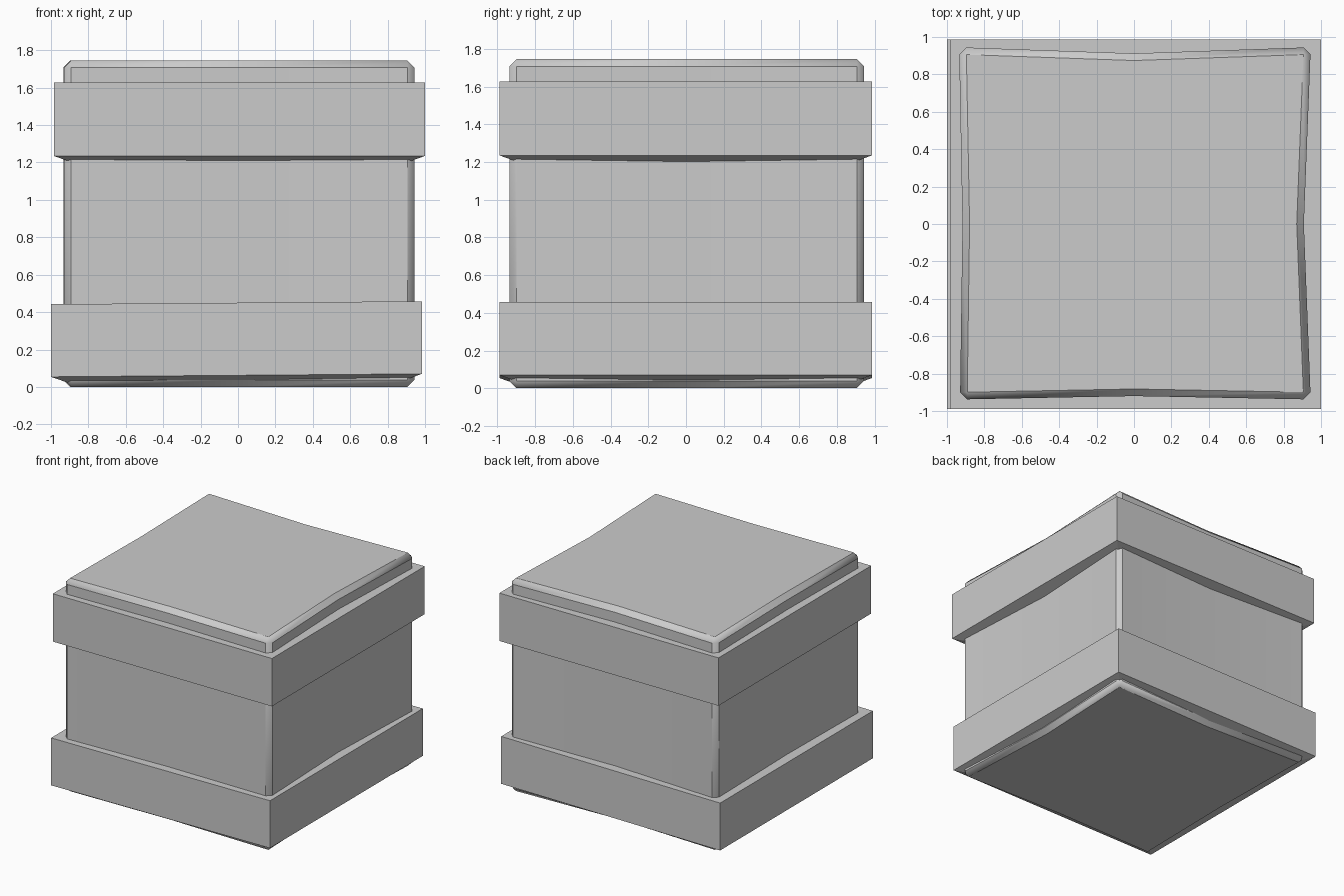
import bpy
import bmesh
import math

if "Cube" in bpy.data.objects:
    bpy.data.objects.remove(bpy.data.objects["Cube"])


def make_object(name, bm):
    bmesh.ops.recalc_face_normals(bm, faces=bm.faces)
    mesh = bpy.data.meshes.new(name)
    bm.to_mesh(mesh)
    bm.free()
    obj = bpy.data.objects.new(name, mesh)
    bpy.context.collection.objects.link(obj)
    return obj


def make_band(name, x0, x1, y0, y1, z0, z1, tilt=0.0):
    """Square frame with a flat top and an underside sloping down inward."""
    bm = bmesh.new()
    inset, drop = 0.12, 0.043
    loops = []
    for i, z in ((0, z0), (0, z1), (inset, z1), (inset, z0 - drop)):
        corners = ((x0 + i, y0 + i), (x1 - i, y0 + i),
                   (x1 - i, y1 - i), (x0 + i, y1 - i))
        loops.append([bm.verts.new((x, y, z + tilt * x)) for x, y in corners])
    for a in range(4):
        lo, hi = loops[a], loops[(a + 1) % 4]
        for k in range(4):
            n = (k + 1) % 4
            bm.faces.new((lo[k], lo[n], hi[n], hi[k]))
    return make_object(name, bm)


# Block body: sides pinched slightly at their middles
outline = [(-0.93, -0.938), (0.0, -0.92), (0.945, -0.938), (0.908, 0.0),
           (0.945, 0.945), (0.0, 0.912), (-0.935, 0.945), (-0.917, 0.0)]
bm = bmesh.new()
base = bm.faces.new([bm.verts.new((x, y, 0)) for x, y in outline])
top = bmesh.ops.extrude_face_region(bm, geom=[base], use_keep_orig=True)
for v in top["geom"]:
    if isinstance(v, bmesh.types.BMVert):
        v.co.z = 1.745
body = make_object("block_body", bm)

# Chamfered edges with softened shading
bevel = body.modifiers.new("chamfer", 'BEVEL')
bevel.width = 0.038
bevel.segments = 1
bevel.limit_method = 'ANGLE'
bevel.angle_limit = math.radians(30)
bpy.context.view_layer.objects.active = body
body.select_set(True)
bpy.ops.object.shade_smooth_by_angle(angle=math.radians(60))
weighted = body.modifiers.new("flat_faces", 'WEIGHTED_NORMAL')
weighted.keep_sharp = True

# Two surrounding bands, the lower one slightly tilted
make_band("upper_band", -0.985, 1.0, -0.99, 0.987, 1.235, 1.627)
make_band("lower_band", -1.0, 0.983, -0.99, 0.987, 0.062, 0.45, tilt=0.008)
